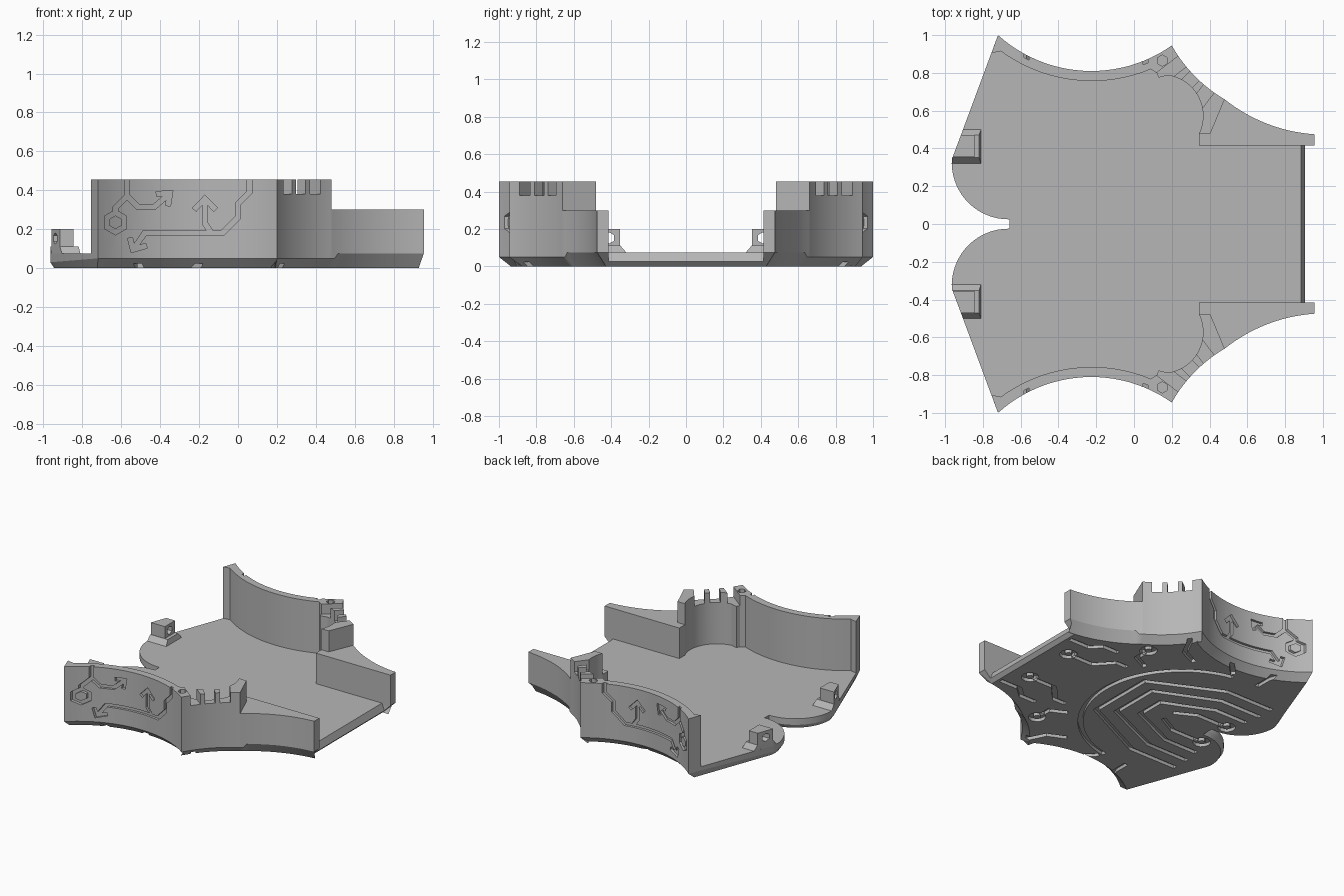
import bpy, bmesh, math
from mathutils import Vector

if "Cube" in bpy.data.objects:
    bpy.data.objects.remove(bpy.data.objects["Cube"])

grey = bpy.data.materials.new("plain_grey")
grey.use_nodes = True
grey.diffuse_color = (0.47, 0.47, 0.47, 1)
grey.node_tree.nodes["Principled BSDF"].inputs["Base Color"].default_value = (0.47, 0.47, 0.47, 1)

FLOOR, LOW, HIGH = 0.075, 0.30, 0.455


def arc(a, m, b, n=24, dr=0.0):
    """Points on the circle through a, m, b, with the radius changed by dr."""
    a, m, b = Vector(a), Vector(m), Vector(b)
    p, q = m - a, b - a
    d = 2 * (p.x * q.y - p.y * q.x)
    c = a + Vector((q.y * p.length_squared - p.y * q.length_squared,
                    p.x * q.length_squared - q.x * p.length_squared)) / d
    r = (a - c).length + dr
    start = math.atan2(a.y - c.y, a.x - c.x)
    sweep = math.atan2(b.y - c.y, b.x - c.x) - start
    sweep = (sweep + math.pi) % (2 * math.pi) - math.pi
    return [(c.x + r * math.cos(start + sweep * i / n),
             c.y + r * math.sin(start + sweep * i / n)) for i in range(n + 1)]


def finish(bm, name):
    bmesh.ops.remove_doubles(bm, verts=bm.verts, dist=0.0002)
    bmesh.ops.recalc_face_normals(bm, faces=bm.faces)
    mesh = bpy.data.meshes.new(name)
    bm.to_mesh(mesh)
    bm.free()
    ob = bpy.data.objects.new(name, mesh)
    bpy.context.collection.objects.link(ob)
    mesh.materials.append(grey)
    return ob


def loft(name, rings):
    bm = bmesh.new()
    loops = [[bm.verts.new(p) for p in ring] for ring in rings]
    for lo, hi in zip(loops, loops[1:]):
        for i in range(len(lo)):
            j = (i + 1) % len(lo)
            bm.faces.new((lo[i], lo[j], hi[j], hi[i]))
    bm.faces.new(loops[0][::-1])
    bm.faces.new(loops[-1])
    return finish(bm, name)


def prism(name, pts, z0, z1):
    return loft(name, [[(x, y, z) for x, y in pts] for z in (z0, z1)])


def ngon(x, y, r, n=6):
    return [(x + r * math.cos(math.tau * i / n + math.pi / 6),
             y + r * math.sin(math.tau * i / n + math.pi / 6)) for i in range(n)]


def ribbons(name, paths, width, place):
    """Solid mitred strips; place maps (x, y, side) to a 3D point."""
    bm = bmesh.new()
    for pts, closed in paths:
        pts = [Vector(p) for p in pts]
        n, rows = len(pts), []
        for i, p in enumerate(pts):
            before = pts[i - 1] if closed or i else None
            after = pts[(i + 1) % n] if closed or i < n - 1 else None
            d1 = (p - before).normalized() if before else (after - p).normalized()
            d2 = (after - p).normalized() if after else d1
            side = Vector((-d1.y - d2.y, d1.x + d2.x)).normalized()
            side *= width / 2 / max(0.4, side.dot(Vector((-d1.y, d1.x))))
            rows.append([bm.verts.new(place(*q, k)) for q, k in
                         ((p + side, 0), (p - side, 0), (p - side, 1), (p + side, 1))])
        for i in range(n if closed else n - 1):
            r, s = rows[i], rows[(i + 1) % n]
            for k in range(4):
                bm.faces.new((r[k], r[(k + 1) % 4], s[(k + 1) % 4], s[k]))
        if not closed:
            bm.faces.new(rows[0])
            bm.faces.new(rows[-1][::-1])
    return finish(bm, name)


def boolean(ob, cutter, op="DIFFERENCE"):
    cutter.hide_render = True
    mod = ob.modifiers.new("cut", "BOOLEAN")
    mod.object, mod.operation, mod.solver, mod.use_self = cutter, op, "EXACT", True
    bpy.context.view_layer.update()
    mesh = bpy.data.meshes.new_from_object(ob.evaluated_get(bpy.context.evaluated_depsgraph_get()))
    ob.modifiers.clear()
    ob.data = mesh
    bpy.data.objects.remove(cutter)


def mirrored(ob):
    mod = ob.modifiers.new("mirror", "MIRROR")
    mod.use_axis = (False, True, False)
    mod.use_mirror_merge = False


# Shared outline curves of one half
side_pts = ((-0.72, 1.0), (-0.22, 0.81), (0.2, 0.945))
side_arc = arc(*side_pts)
corner_arc = arc((0.2, 0.945), (0.32, 0.785), (0.48, 0.66))
rail_arc = arc((0.48, 0.66), (0.675, 0.543), (0.955, 0.475))
lobe_arc = arc((-0.66, 0.025), (-0.872, 0.108), (-0.965, 0.32))

# Floor plate with a chamfered underside
half = lobe_arc + [(-0.96, 0.353)] + side_arc + corner_arc[1:] + rail_arc[1:] + [(0.955, 0.415), (0.905, 0.415)]
outline = half + [(x, -y) for x, y in reversed(half)]


def inset(a, b):
    x, y = (a[0] + b[0]) / 2, abs(a[1] + b[1]) / 2
    if x < -0.73 or (x < -0.6 and y < 0.4):
        return 0.02
    if x > 0.9:
        if y < 0.1:
            return 0.025
        if abs(a[1] - b[1]) < 1e-4:
            return 0.0
        if abs(a[0] - b[0]) < 1e-4:
            return 0.075
    return 0.05


def underside(i):
    a, p, b = outline[i - 1], outline[i], outline[(i + 1) % len(outline)]
    d1 = (Vector(p) - Vector(a)).normalized()
    d2 = (Vector(b) - Vector(p)).normalized()
    n1, n2, e1, e2 = (d1.y, -d1.x), (d2.y, -d2.x), inset(a, p), inset(p, b)
    det = n1[0] * n2[1] - n1[1] * n2[0]
    if abs(det) < 0.01:
        return (p[0] + n1[0] * e1, p[1] + n1[1] * e1, 0)
    return (p[0] + (e1 * n2[1] - e2 * n1[1]) / det, p[1] + (e2 * n1[0] - e1 * n2[0]) / det, 0)


def rim(x, y):
    if abs(x - 0.905) < 0.001 and abs(y) < 0.42:
        return 0.025
    if x > 0.5:
        return FLOOR
    return 0.03 if x < -0.73 or (x < -0.6 and abs(y) < 0.4) else 0.05


floor = loft("floor_plate", [
    [underside(i) for i in range(len(outline))],
    [(x, y, rim(x, y)) for x, y in outline],
    [(0.885 if abs(x - 0.905) < 0.001 and abs(y) < 0.42 else x, y, FLOOR) for x, y in outline]])

# Engraved pattern under the floor: big ring, nested bends, traces with ring ends
traces = [(arc((-0.3, -0.67), (0.26, 0), (-0.3, 0.67), 40), False)]
for bend in ([(-0.78, 0.5), (-0.4, 0.5), (0.12, 0.25)],
             [(-0.78, 0.38), (-0.45, 0.38), (0.0, 0.18)],
             [(-0.76, 0.26), (-0.5, 0.26), (-0.14, 0.1)]):
    traces.append((bend + [(x, -y) for x, y in reversed(bend)], False))
for s in (1, -1):
    for path in ([(-0.66, 0.13), (-0.45, 0.13), (-0.3, 0.05)],
                 [(0.7, 0.2), (0.53, 0.2), (0.42, 0.32), (0.33, 0.32)],
                 [(0.36, 0.54), (0.36, 0.46), (0.24, 0.4)],
                 [(0.23, 0.86), (0.16, 0.72), (0.03, 0.66)],
                 [(-0.2, 0.9), (-0.2, 0.78), (-0.28, 0.7)],
                 [(-0.56, 0.95), (-0.5, 0.8), (-0.5, 0.68)],
                 [(0.86, 0.36), (0.7, 0.36), (0.62, 0.43), (0.5, 0.43)]):
        traces.append(([(x, s * y) for x, y in path], False))
    for x, y in ((-0.7, 0.13), (0.74, 0.2), (0.36, 0.58)):
        traces.append((ngon(x, s * y, 0.042, 12), True))
boolean(floor, ribbons("floor_cutter", traces, 0.034, lambda x, y, k: (x, y, 0.024 if k else -0.05)))

# High side wall with corner column
inner = (arc((0.345, 0.48), (0.345, 0.665), (0.18, 0.787), 16) + [(0.13, 0.775), (0.12, 0.8)]
         + arc((0.09, 0.82), (-0.22, 0.757), (-0.705, 0.915)) + [(-0.755, 0.905)])
wall = prism("side_wall", side_arc + corner_arc[1:] + [(0.405, 0.48)] + inner, FLOOR, HIGH)

# Slots in the corner rim, and the screw hole
for i in (6, 12, 18):
    p, q = Vector(corner_arc[i]), Vector(corner_arc[i + 1])
    t = (q - p).normalized()
    n = Vector((t.y, -t.x))
    box = [p + t * u + n * v for u, v in ((-0.035, -0.07), (0.035, -0.07), (0.035, 0.2), (-0.035, 0.2))]
    boolean(wall, prism("slot_cutter", [tuple(c) for c in box], 0.38, 0.5))
boolean(wall, prism("hole_cutter", ngon(0.15, 0.865, 0.03), 0.3, 0.5))

# Arrow and hexagon grooves following the curved wall
lines = [
    [(-0.57, 0.5), (-0.57, 0.37), (-0.515, 0.315), (-0.43, 0.315), (-0.36, 0.375)],
    [(-0.42, 0.38), (-0.35, 0.385), (-0.36, 0.32)],
    [(-0.57, 0.37), (-0.63, 0.31), (-0.63, 0.285)],
    [(0.06, 0.5), (0.06, 0.39), (0.0, 0.33), (0.0, 0.26), (-0.08, 0.18), (-0.48, 0.18), (-0.535, 0.1)],
    [(-0.555, 0.155), (-0.54, 0.095), (-0.47, 0.115)],
    [(-0.14, 0.185), (-0.17, 0.23), (-0.17, 0.35)],
    [(-0.225, 0.3), (-0.17, 0.357), (-0.115, 0.3)]]
grooves = ribbons("groove_cutter", [(p, False) for p in lines] + [(ngon(-0.63, 0.235, 0.05), True)],
                  0.026, lambda x, z, k: (x, 1.2 if k else 0.6, z))
shell = prism("groove_shell", arc(*side_pts, dr=-0.06) + arc(*side_pts, dr=0.018)[::-1], 0.0, 0.6)
boolean(grooves, shell, "INTERSECT")
boolean(wall, grooves)

# Low front rail
rail = prism("front_rail", rail_arc + [(0.955, 0.415), (0.345, 0.415), (0.345, 0.48), (0.405, 0.48)], FLOOR, LOW)

# Rear clip: sloped foot and block with a hexagonal bore
foot = loft("clip_foot", [
    [(x, y, FLOOR) for x, y in ((-0.965, 0.32), (-0.81, 0.32), (-0.81, 0.5), (-0.905, 0.5), (-0.96, 0.353))],
    [(x, y, 0.112) for x, y in ((-0.963, 0.352), (-0.82, 0.352), (-0.82, 0.472), (-0.916, 0.472), (-0.96, 0.354))]])
block = prism("clip_block", [(-0.96, 0.354), (-0.845, 0.354), (-0.845, 0.472), (-0.916, 0.472)], 0.112, 0.2)
bore = ngon(0.41, 0.152, 0.03)
boolean(block, loft("bore_cutter", [[(x, y, z) for y, z in bore] for x in (-1.05, -0.8)]))

for ob in (wall, rail, foot, block):
    mirrored(ob)

# Smooth the curved walls, keep edges crisp
bpy.ops.object.select_all(action="DESELECT")
for ob in (floor, wall, rail):
    ob.select_set(True)
bpy.context.view_layer.objects.active = wall
bpy.ops.object.shade_smooth_by_angle(angle=math.radians(25))
